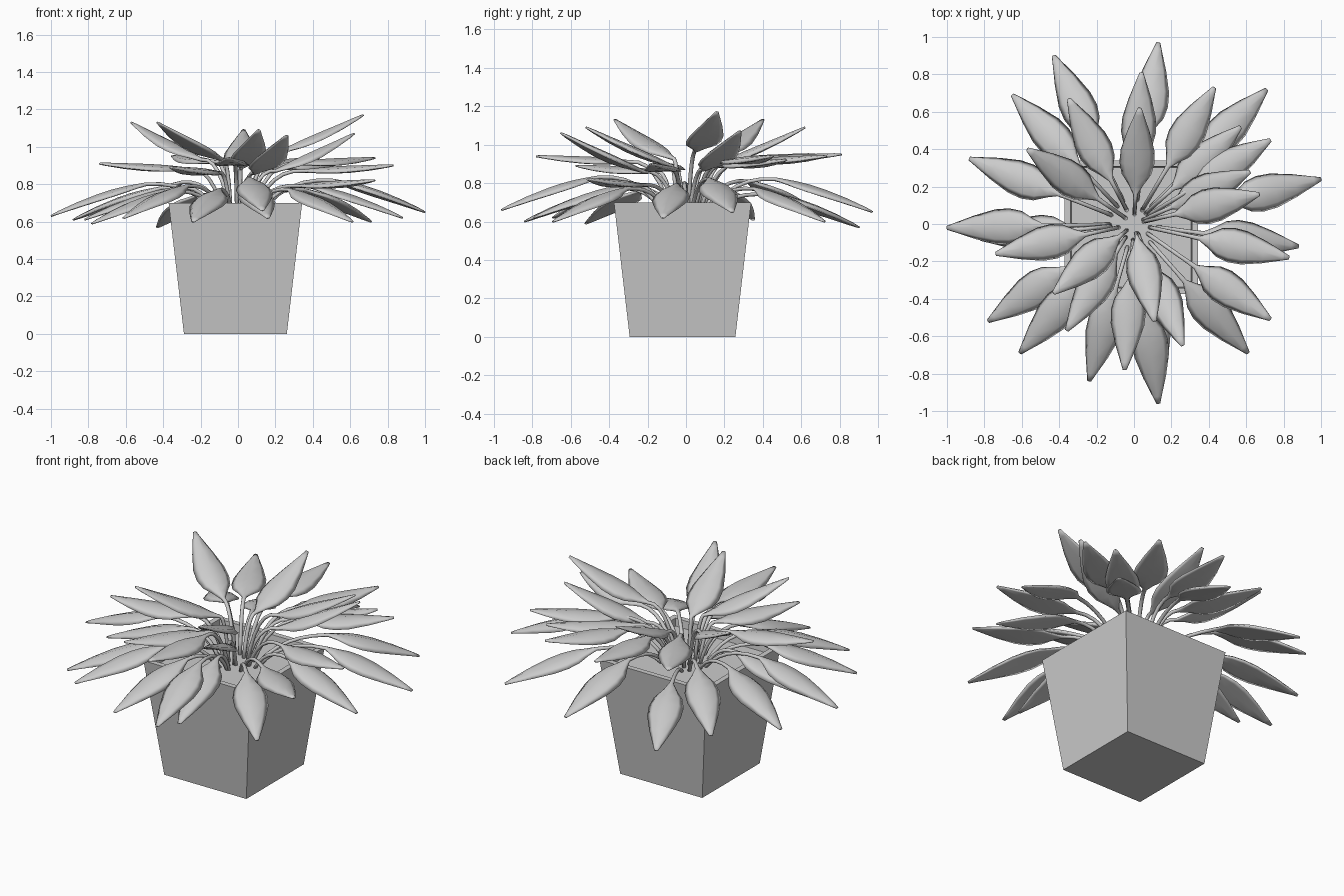
import bpy, bmesh, math
from mathutils import Vector

if "Cube" in bpy.data.objects:
    bpy.data.objects.remove(bpy.data.objects["Cube"])


def make_object(name, bm, smooth):
    bmesh.ops.recalc_face_normals(bm, faces=bm.faces)
    mesh = bpy.data.meshes.new(name)
    bm.to_mesh(mesh)
    bm.free()
    for p in mesh.polygons:
        p.use_smooth = smooth
    ob = bpy.data.objects.new(name, mesh)
    bpy.context.collection.objects.link(ob)
    return ob


def loft(bm, rings):
    """Skin a list of closed point rings and cap both ends."""
    loops = [[bm.verts.new(p) for p in ring] for ring in rings]
    n = len(loops[0])
    for a, b in zip(loops, loops[1:]):
        for i in range(n):
            bm.faces.new((a[i], a[(i + 1) % n], b[(i + 1) % n], b[i]))
    bm.faces.new(loops[0])
    bm.faces.new(loops[-1])


# Square tapered pot with a recessed soil surface
def square(h, z):
    return [Vector((-0.014 + sx * h, -0.018 + sy * h, z))
            for sx, sy in ((-1, -1), (1, -1), (1, 1), (-1, 1))]


bm = bmesh.new()
loft(bm, [square(0.275, 0), square(0.357, 0.70), square(0.325, 0.70), square(0.32, 0.655)])
make_object("pot", bm, False)


# Leaf: thin stalk arching out of the soil, flowing into a pointed, cushioned blade
# blade stations: position along blade, half width share, half thickness
BLADE = [(0.0, 0.14, 0.010), (0.10, 0.42, 0.012), (0.22, 0.84, 0.015), (0.35, 1.0, 0.017),
         (0.50, 0.96, 0.017), (0.72, 0.64, 0.014), (0.92, 0.26, 0.009), (1.0, 0.11, 0.005)]


def make_leaf(name, tip, length, drop, half_width, arch, root_radius):
    tip = Vector(tip)
    out = Vector((tip.x, tip.y, 0))
    reach = out.length
    out.normalize()
    side = Vector((-out.y, out.x, 0))
    neck = out * max(reach - length, 0.08) + Vector((0, 0, tip.z + drop))
    root = out * root_radius + Vector((0, 0, 0.64))
    lean = 0.35 * max(neck.xy.length - root_radius, 0)
    bend = out * (root_radius + lean) + Vector((0, 0, neck.z + 0.02))
    stations = []
    for i in range(6):
        t = i / 6
        p = root * (1 - t) ** 2 + bend * 2 * t * (1 - t) + neck * t * t
        stations.append((p, 0.011, 0.010))
    for t, w, h in BLADE:
        p = neck.lerp(tip, t) + Vector((0, 0, arch * 4 * t * (1 - t)))
        stations.append((p, w * half_width, h))
    rings = []
    for i, (p, w, h) in enumerate(stations):
        a = stations[max(i - 1, 0)][0]
        b = stations[min(i + 1, len(stations) - 1)][0]
        up = side.cross(b - a).normalized() * -1
        # blade edges curl slightly downward
        ring = []
        for k in range(8):
            c, s = math.cos(k * math.pi / 4), math.sin(k * math.pi / 4)
            curl = 0.2 * w * (c * c - 0.3) if w > 0.02 else 0
            ring.append(p + side * w * c + up * (h * s + curl * (-1 if up.z > 0 else 1)))
        rings.append(ring)
    bm = bmesh.new()
    loft(bm, rings)
    make_object(name, bm, True)


# Tiers: blade length, neck height above tip, half width, arch, stalk root radius, leaf tips
TIERS = {
    "lower_leaf": (0.51, 0.17, 0.097, 0.01, 0.12, [
        (0.13, 0.97, 0.65), (-0.43, 0.90, 0.57), (-0.65, 0.69, 0.64), (-0.88, 0.35, 0.61),
        (-1.0, -0.02, 0.63), (-0.82, -0.08, 0.61), (-0.78, -0.52, 0.59), (-0.61, -0.69, 0.62),
        (-0.24, -0.84, 0.60), (0.13, -0.96, 0.66), (0.16, -0.79, 0.62), (0.61, -0.69, 0.60),
        (0.88, -0.12, 0.62), (1.0, 0.24, 0.65), (0.71, 0.72, 0.60)]),
    "middle_leaf": (0.49, -0.03, 0.094, -0.008, 0.08, [
        (-0.74, -0.16, 0.91), (-0.36, -0.57, 0.89), (-0.05, -0.78, 0.94), (0.73, -0.51, 0.82),
        (0.83, -0.18, 0.90), (0.43, 0.73, 0.94), (0.73, 0.45, 0.94), (0.04, 0.81, 0.95),
        (-0.35, 0.67, 0.95), (0.57, 0.52, 0.92)]),
    "upper_leaf": (0.46, -0.20, 0.094, -0.012, 0.05, [
        (0.26, -0.65, 1.06), (0.11, -0.52, 1.09), (0.67, 0.16, 1.17), (0.62, 0.28, 1.07),
        (0.03, 0.62, 1.09), (-0.57, 0.40, 1.13), (-0.43, -0.37, 1.13)]),
}
for name, (length, drop, width, arch, root, tips) in TIERS.items():
    for i, tip in enumerate(tips):
        make_leaf(f"{name}_{i + 1}", tip, length, drop, width, arch, root)
